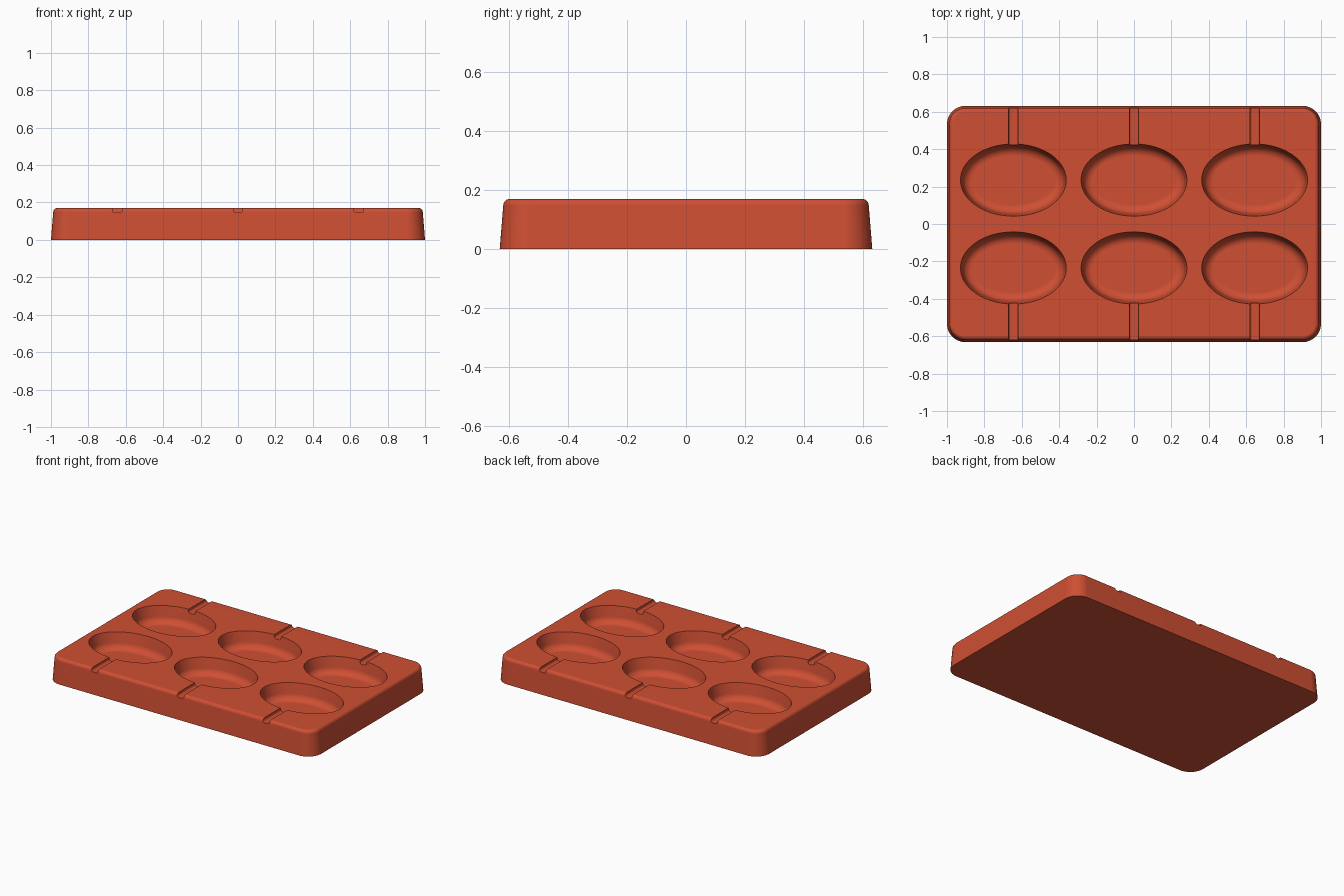
import bpy, bmesh
from math import sin, cos, pi

if "Cube" in bpy.data.objects:
    bpy.data.objects.remove(bpy.data.objects["Cube"], do_unlink=True)

HEIGHT = 0.17
COLUMNS = (-0.645, 0, 0.645)

red = bpy.data.materials.new("terracotta red")
red.use_nodes = True
colour = (0.62, 0.078, 0.033, 1)
red.diffuse_color = colour
red.node_tree.nodes["Principled BSDF"].inputs["Base Color"].default_value = colour


def loft(bm, loops):
    """Skin a stack of equal rings and cap both ends."""
    rings = [[bm.verts.new(p) for p in loop] for loop in loops]
    for low, high in zip(rings, rings[1:]):
        for i in range(len(low)):
            j = (i + 1) % len(low)
            bm.faces.new((low[i], low[j], high[j], high[i]))
    bm.faces.new(rings[0][::-1])
    bm.faces.new(rings[-1])


def finish(bm, name):
    bmesh.ops.recalc_face_normals(bm, faces=bm.faces)
    mesh = bpy.data.meshes.new(name)
    bm.to_mesh(mesh)
    bm.free()
    mesh.materials.append(red)
    obj = bpy.data.objects.new(name, mesh)
    bpy.context.collection.objects.link(obj)
    return obj


def rounded_rect(hx, hy, radius, z, steps=12):
    points = []
    for k, (sx, sy) in enumerate(((1, 1), (-1, 1), (-1, -1), (1, -1))):
        for s in range(steps + 1):
            a = (k + s / steps) * pi / 2
            points.append((sx * (hx - radius) + radius * cos(a),
                           sy * (hy - radius) + radius * sin(a), z))
    return points


def ellipse(cx, cy, inset, z, steps=72):
    return [(cx + (0.283 - inset) * cos(2 * pi * i / steps),
             cy + (0.193 - inset) * sin(2 * pi * i / steps), z) for i in range(steps)]


# Tapered tray body with a rounded top rim
bm = bmesh.new()
fillet = 0.022
sections = [(0, 0)]
for s in range(7):
    a = s / 6 * pi / 2
    sections.append((0.012 + fillet * (1 - cos(a)), HEIGHT - fillet + fillet * sin(a)))
loft(bm, [rounded_rect(1 - i, 0.632 - i, 0.1 - i, z) for i, z in sections])
tray = finish(bm, "mould_tray")

# Oval cavities: drafted wall, rounded foot, flat floor
bm = bmesh.new()
floor, foot = 0.06, 0.05
profile = []
for s in range(9):
    a = s / 8 * pi / 2
    profile.append((0.012 + foot * (1 - sin(a)), floor + foot * (1 - cos(a))))
profile += [(0, HEIGHT), (0, HEIGHT + 0.05)]
for x in COLUMNS:
    for y in (-0.235, 0.235):
        loft(bm, [ellipse(x, y, i, z) for i, z in profile])
ovals = finish(bm, "oval_cutter")

# Stick grooves running from each cavity to the long edges
bm = bmesh.new()
half, depth, corner = 0.025, 0.024, 0.012
section = [(half, HEIGHT + 0.05), (-half, HEIGHT + 0.05)]
for start, side in ((pi, -1), (1.5 * pi, 1)):
    for s in range(6):
        a = start + s / 5 * pi / 2
        section.append((side * (half - corner) + corner * cos(a),
                        HEIGHT - depth + corner + corner * sin(a)))
for x in COLUMNS:
    for side in (-1, 1):
        loft(bm, [[(x + px, side * y, z) for px, z in section] for y in (0.36, 0.7)])
grooves = finish(bm, "groove_cutter")

# Carve the tray, then shade it smooth with crisp edges
bpy.ops.object.select_all(action="DESELECT")
bpy.context.view_layer.objects.active = tray
tray.select_set(True)
for cutter in (ovals, grooves):
    cut = tray.modifiers.new("cut", "BOOLEAN")
    cut.operation = "DIFFERENCE"
    cut.solver = "EXACT"
    cut.object = cutter
    bpy.ops.object.modifier_apply(modifier=cut.name)
    bpy.data.objects.remove(cutter, do_unlink=True)
bpy.ops.object.shade_smooth_by_angle(angle=pi / 6)
weighted = tray.modifiers.new("even_shading", "WEIGHTED_NORMAL")
weighted.keep_sharp = True
